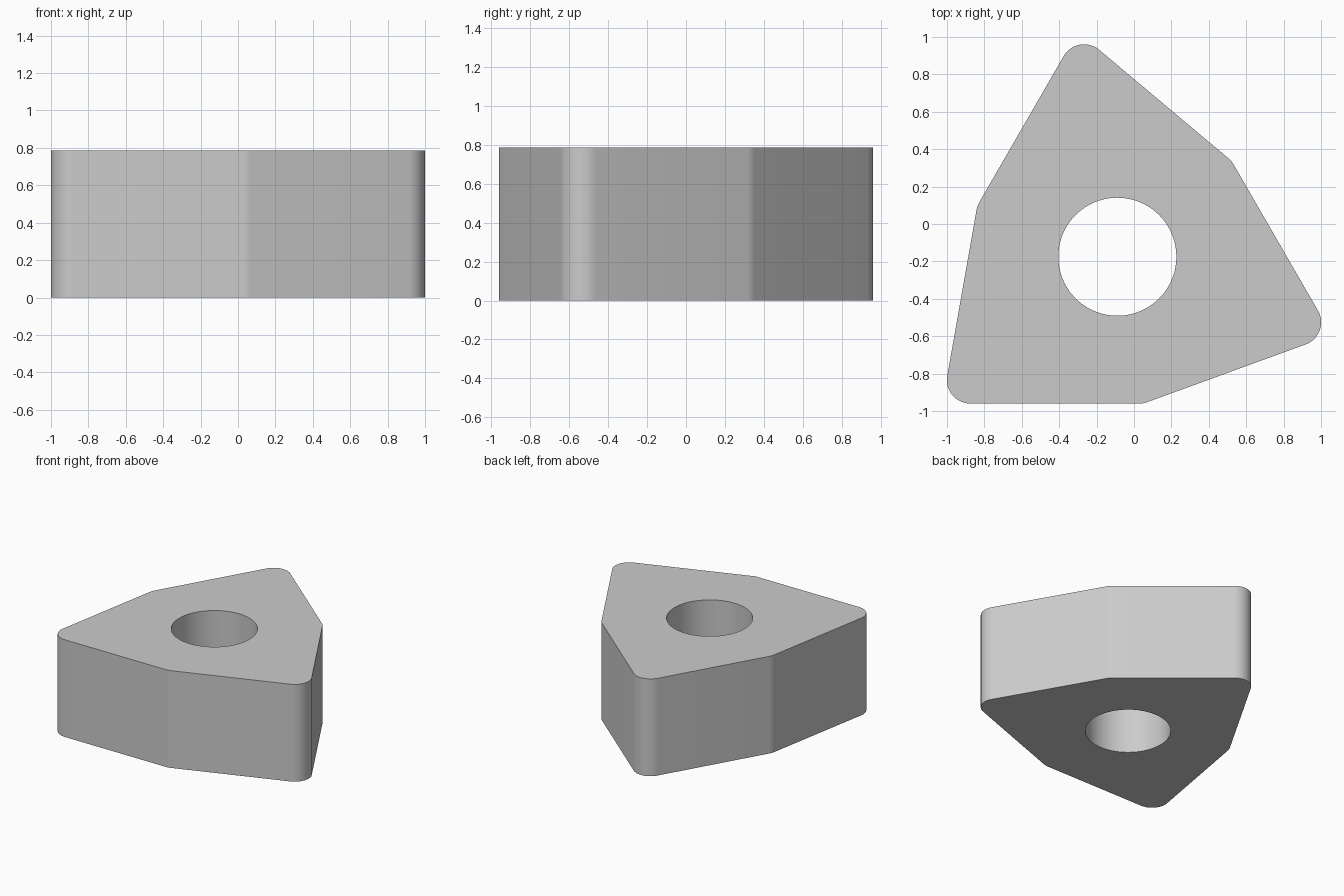
import bpy, bmesh
from math import sin, cos, radians, pi

if "Cube" in bpy.data.objects:
    bpy.data.objects.remove(bpy.data.objects["Cube"])

INRADIUS, CORNER, HOLE, HEIGHT = 0.785, 0.126, 0.3155, 0.786
CX, CY = -0.089, -0.175


def arc(cx, cy, r, start, end, steps):
    """Points along an arc, angles in degrees."""
    angles = [radians(start + (end - start) * i / steps) for i in range(steps + 1)]
    return [(cx + r * cos(a), cy + r * sin(a)) for a in angles]


# Rounded trigon outline: alternating 80 and 160 degree corners
outline = []
for k in range(3):
    for mid, half, steps in ((-80, 10, 4), (-20, 50, 20)):
        a = mid + 120 * k
        d = (INRADIUS - CORNER) / cos(radians(half))
        outline += arc(CX + d * cos(radians(a)), CY + d * sin(radians(a)),
                       CORNER, a - half, a + half, steps)

# Round centre hole
hole = arc(CX, CY, HOLE, 0, 360, 96)[:-1]

# Fill between the two loops, then extrude to full thickness
bm = bmesh.new()
edges = []
for loop in (outline, hole):
    vs = [bm.verts.new((x, y, 0)) for x, y in loop]
    edges += [bm.edges.new((vs[i - 1], vs[i])) for i in range(len(vs))]
bmesh.ops.triangle_fill(bm, edges=edges, use_beauty=True)
ext = bmesh.ops.extrude_face_region(bm, geom=bm.faces[:], use_keep_orig=True)
top = [g for g in ext["geom"] if isinstance(g, bmesh.types.BMVert)]
bmesh.ops.translate(bm, verts=top, vec=(0, 0, HEIGHT))
bmesh.ops.recalc_face_normals(bm, faces=bm.faces[:])

mesh = bpy.data.meshes.new("trigon_insert")
bm.to_mesh(mesh)
bm.free()
body = bpy.data.objects.new("trigon_insert", mesh)
bpy.context.collection.objects.link(body)

# Smooth rounded walls, sharp rims
bpy.context.view_layer.objects.active = body
body.select_set(True)
bpy.ops.object.shade_smooth_by_angle(angle=pi / 6)
